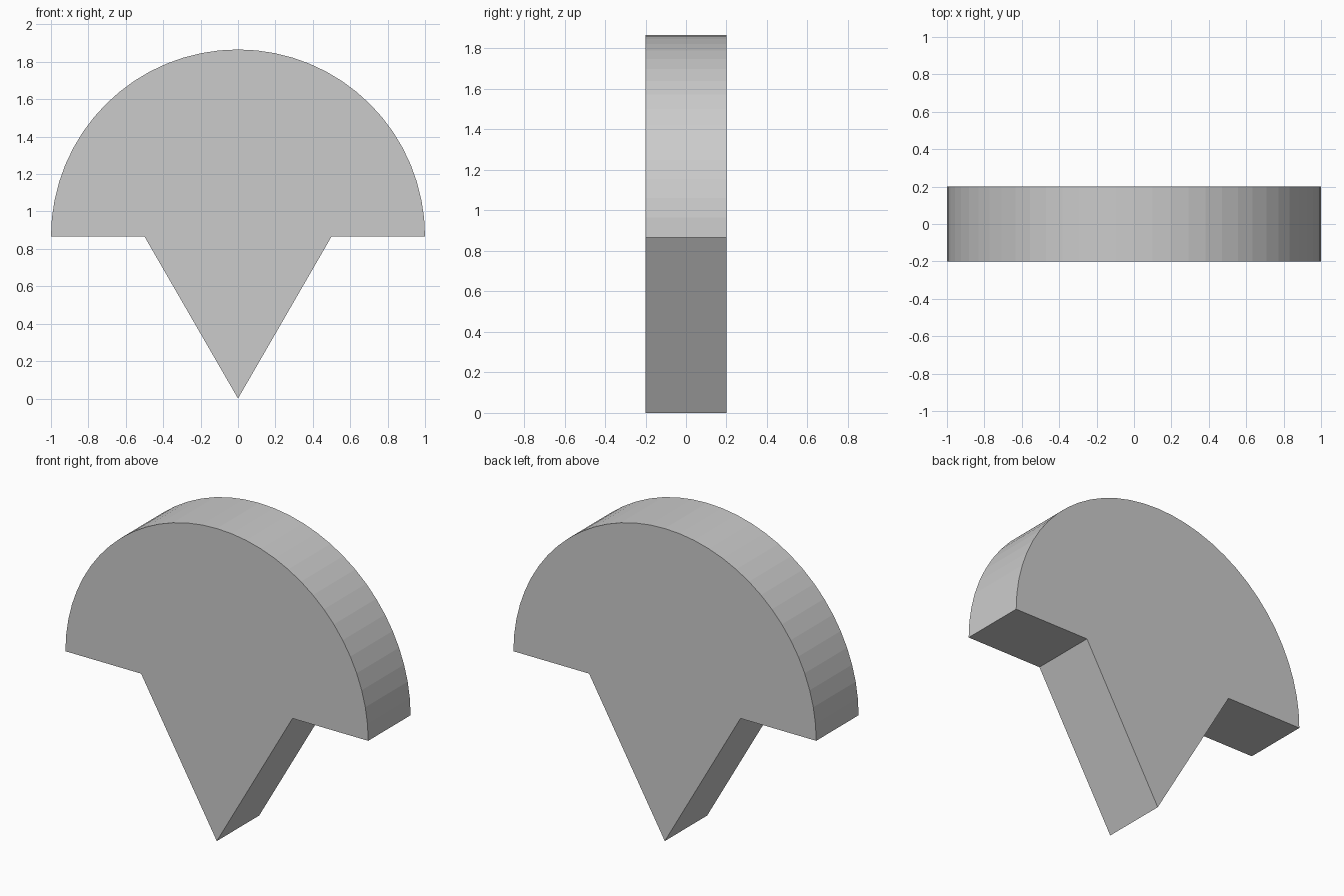
import bpy, bmesh
from math import sin, cos, pi, sqrt

if "Cube" in bpy.data.objects:
    bpy.data.objects.remove(bpy.data.objects["Cube"])

RADIUS, DEPTH, ARC_SEGMENTS = 1.0, 0.4, 32
BASE_Z = sqrt(3) / 2      # height of the equilateral point below the dome

# Outline in the xz plane: half-round dome, then the triangular point
outline = [(RADIUS * cos(pi * i / ARC_SEGMENTS),
            BASE_Z + RADIUS * sin(pi * i / ARC_SEGMENTS))
           for i in range(ARC_SEGMENTS + 1)]
outline += [(-0.5, BASE_Z), (0, 0), (0.5, BASE_Z)]

# Extrude the outline through the depth
bm = bmesh.new()
face = bm.faces.new([bm.verts.new((x, -DEPTH / 2, z)) for x, z in outline])
result = bmesh.ops.extrude_face_region(bm, geom=[face], use_keep_orig=True)
back = [v for v in result["geom"] if isinstance(v, bmesh.types.BMVert)]
bmesh.ops.translate(bm, verts=back, vec=(0, DEPTH, 0))
bmesh.ops.recalc_face_normals(bm, faces=bm.faces)

mesh = bpy.data.meshes.new("domed_wedge")
bm.to_mesh(mesh)
bm.free()
bpy.context.collection.objects.link(bpy.data.objects.new("domed_wedge", mesh))
